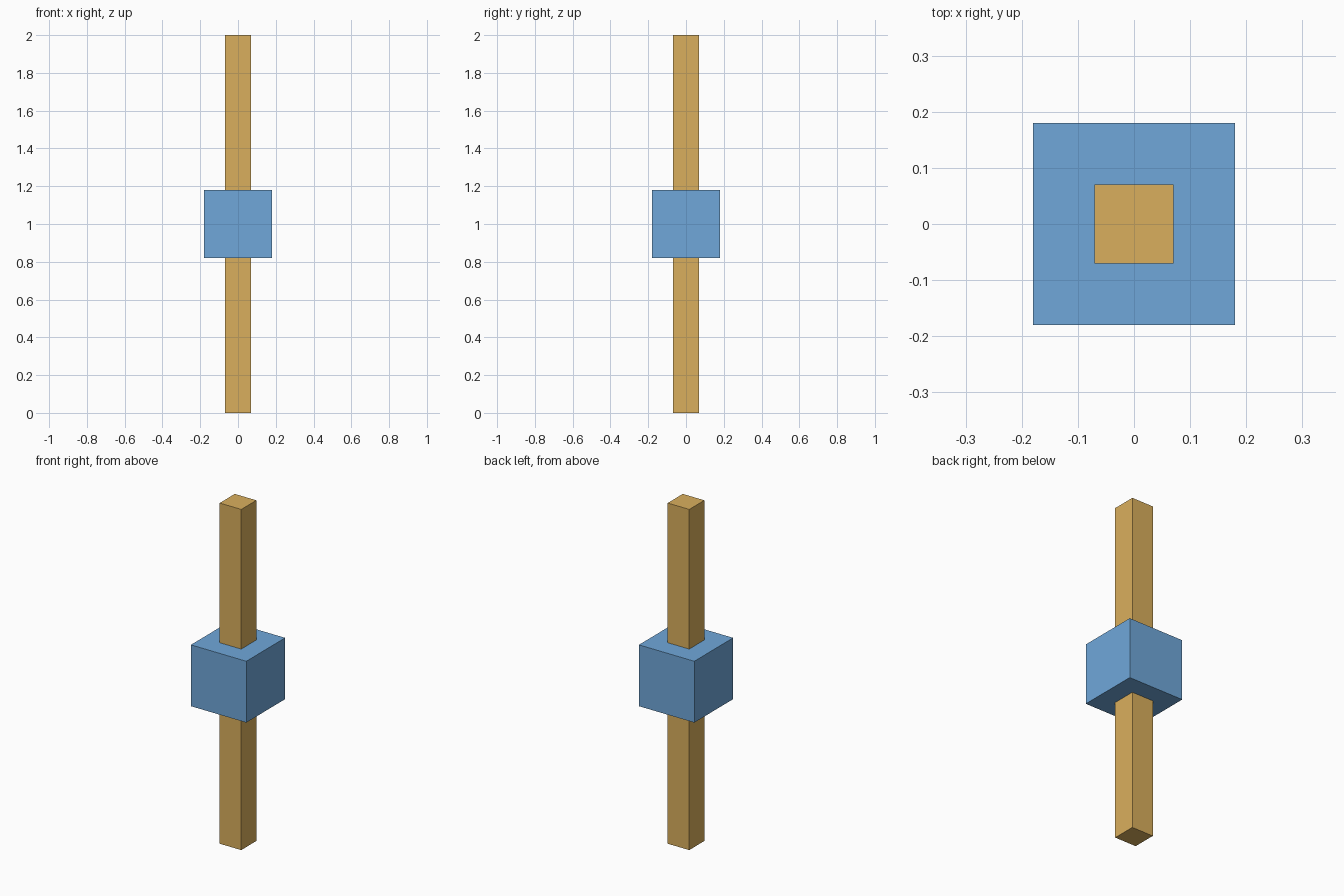
import bpy

if "Cube" in bpy.data.objects:
    bpy.data.objects.remove(bpy.data.objects["Cube"])


def material(name, color):
    mat = bpy.data.materials.new(name)
    mat.diffuse_color = (*color, 1.0)
    mat.use_nodes = True
    mat.node_tree.nodes["Principled BSDF"].inputs["Base Color"].default_value = mat.diffuse_color
    return mat


def box(name, size, center, mat):
    bpy.ops.mesh.primitive_cube_add(size=1, location=center)
    obj = bpy.context.object
    obj.name = name
    obj.scale = size
    bpy.ops.object.transform_apply(location=False, rotation=False, scale=True)
    obj.data.materials.append(mat)
    return obj


# Square rod running the full height
box("rod", (0.14, 0.14, 2.0), (0, 0, 1), material("tan", (0.70, 0.43, 0.11)))

# Cube block around the middle of the rod
box("center_block", (0.36, 0.36, 0.36), (0, 0, 1), material("blue", (0.16, 0.39, 0.70)))
